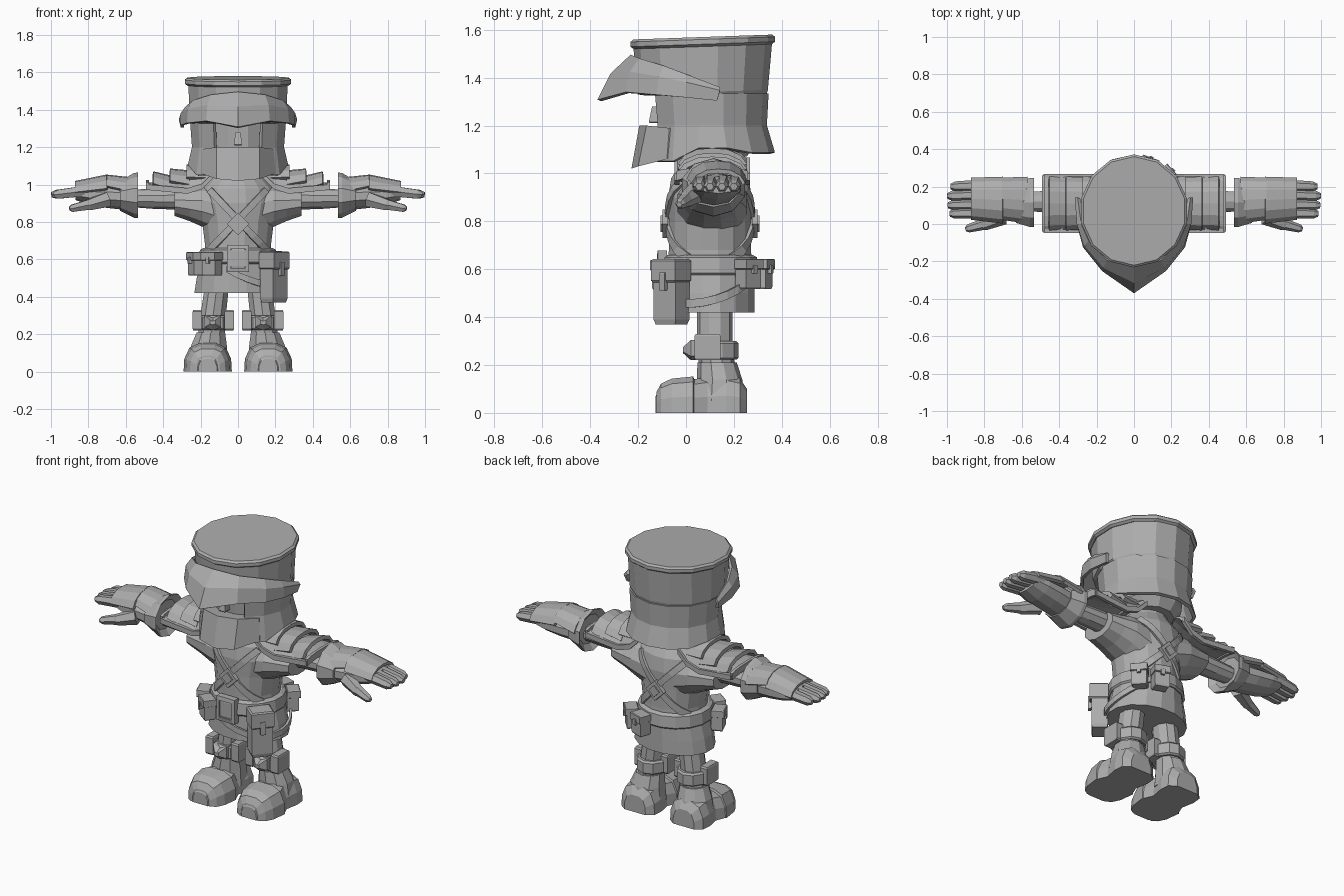
import bpy, bmesh, math
from mathutils import Vector, Matrix

GREY = bpy.data.materials.new("plain_grey")
GREY.diffuse_color = (0.42, 0.42, 0.42, 1)


def mesh(name, verts, faces, thick=0, offset=1):
    me = bpy.data.meshes.new(name)
    me.from_pydata([tuple(v) for v in verts], [], faces)
    bm = bmesh.new()
    bm.from_mesh(me)
    bmesh.ops.recalc_face_normals(bm, faces=bm.faces)
    bm.to_mesh(me)
    bm.free()
    me.materials.append(GREY)
    ob = bpy.data.objects.new(name, me)
    bpy.context.collection.objects.link(ob)
    if thick:
        m = ob.modifiers.new("thickness", 'SOLIDIFY')
        m.thickness, m.offset = thick, offset
    return ob


def loft(name, rings, closed=True, caps=True, thick=0, offset=1):
    n = len(rings[0])
    verts = [v for r in rings for v in r]
    faces = [(i * n + j, i * n + (j + 1) % n, (i + 1) * n + (j + 1) % n, (i + 1) * n + j)
             for i in range(len(rings) - 1) for j in range(n if closed else n - 1)]
    if closed and caps:
        faces += [tuple(range(n)), tuple(range(len(verts) - n, len(verts)))]
    return mesh(name, verts, faces, thick, offset)


def ring(axis, pos, a, b, ra, rb, n=12):
    pts = []
    for i in range(n):
        t = 2 * math.pi * (i + 0.5) / n
        u, v = a + ra * math.cos(t), b + rb * math.sin(t)
        pts.append({'x': (pos, u, v), 'y': (u, pos, v), 'z': (u, v, pos)}[axis])
    return pts


def flip(rings, s):
    return [[(p[0] * s, p[1], p[2]) for p in r] for r in rings]


def box(name, c, size, yaw=0, taper=1.0):
    # bevelled box; taper scales the top
    rot = Matrix.Rotation(yaw, 3, 'Z')
    sx, sy, sz = (k / 2 for k in size)
    rings = []
    for z, k in ((-sz, 0.88), (-sz * 0.85, 1), (sz * 0.85, taper), (sz, 0.88 * taper)):
        rings.append([Vector(c) + rot @ Vector((x * sx * k, y * sy * k, z))
                      for x, y in ((-1, -1), (1, -1), (1, 1), (-1, 1))])
    return loft(name, rings)


def rod(name, p0, p1, r0, r1, flat=1.0, n=6):
    p0, p1 = Vector(p0), Vector(p1)
    q = (p1 - p0).to_track_quat('Z', 'Y')
    def circle(p, r):
        pts = []
        for i in range(n):
            t = 2 * math.pi * i / n
            o = q @ Vector((r * math.cos(t), r * math.sin(t), 0))
            pts.append(p + Vector((o.x, o.y, o.z * flat)))
        return pts
    return loft(name, [circle(p0, r0), circle(p0.lerp(p1, 0.85), r0 * 0.2 + r1 * 0.8), circle(p1, r1 * 0.6)])


# ---------- helmet ----------
def tilt(r):
    return [(x, y, z + 0.035 * (y - 0.07)) for x, y, z in r]

loft("helmet_drum", [ring('z', 1.325, 0, 0.085, 0.25, 0.25, 14)] +
     [tilt(ring('z', z, 0, 0.07, a, b, 14)) for z, a, b in ((1.34, 0.265, 0.272), (1.54, 0.272, 0.29))])
loft("helmet_rim", [tilt(ring('z', z, 0, 0.07, a, a + 0.012, 14)) for z, a in
                    ((1.53, 0.276), (1.54, 0.29), (1.56, 0.29), (1.57, 0.278))])

rows = []
for z, rx, cy, ry, drop in ((1.335, 0.25, 0.09, 0.245, 0), (1.2, 0.24, 0.093, 0.235, 0), (1.09, 0.262, 0.1, 0.262, 1)):
    row = []
    for i in range(13):
        t = math.radians(-60 + 25 * i)
        y = cy + ry * math.sin(t)
        row.append((rx * math.cos(t), y, z + drop * (-0.04 if y < -0.05 else 0.015 if y < 0.2 else -0.005)))
    rows.append(row)
loft("helmet_neck_guard", rows, closed=False, thick=0.02, offset=0)

loft("head", [ring('z', z, 0, 0.09, a, b) for z, a, b in
              ((1.07, 0.15, 0.17), (1.12, 0.2, 0.2), (1.34, 0.21, 0.215))])
box("nose", (0, -0.125, 1.245), (0.045, 0.06, 0.07), taper=0.6)

# visor brim: upper, middle and lower edges from the centre to the side tip
upper = [(0, -0.225, 1.49), (0.14, -0.19, 1.475), (0.235, -0.09, 1.445), (0.275, 0, 1.41), (0.295, 0.14, 1.355)]
lower = [(0, -0.362, 1.305), (0.165, -0.245, 1.338), (0.265, -0.12, 1.328), (0.297, 0, 1.318), (0.297, 0.13, 1.305)]
middle = [((a[0] + b[0]) * 0.52, (a[1] + b[1]) * 0.525, (a[2] + b[2]) / 2 + 0.015) for a, b in zip(upper, lower)]
both = lambda h: [(-x, y, z) for x, y, z in h[:0:-1]] + h
loft("visor", [both(upper), both(middle), both(lower)], closed=False, thick=0.018, offset=0)

# jaw guard
jaw = [((0, -0.228, 1.02), (0, -0.195, 1.2)), ((0.115, -0.2, 1.03), (0.115, -0.165, 1.2)),
       ((0.2, -0.08, 1.06), (0.19, -0.07, 1.19)), ((0.15, 0.05, 1.1), (0.15, 0.05, 1.18))]
loft("jaw_guard", [both([p[k] for p in jaw]) for k in (0, 1)])

# ---------- body ----------
TORSO = [(0.6, 0.185, 0.18), (0.68, 0.18, 0.175), (0.8, 0.195, 0.175), (0.9, 0.225, 0.178),
         (0.98, 0.2, 0.165), (1.05, 0.13, 0.12), (1.1, 0.1, 0.1)]
loft("torso", [ring('z', z, 0, 0.1, a, b, 16) for z, a, b in TORSO])


def chest_y(x, z, side):
    for (z0, a0, b0), (z1, a1, b1) in zip(TORSO, TORSO[1:]):
        if z0 <= z <= z1:
            k = (z - z0) / (z1 - z0)
            a, b = a0 + (a1 - a0) * k, b0 + (b1 - b0) * k
            return 0.1 + side * b * math.sqrt(max(0, 1 - (x / a) ** 2))


# crossed straps with diamond clasp, chest and back
for side, where in ((-1, "front"), (1, "back")):
    for s in (1, -1):
        strip = []
        for w in (-0.017, 0.017):
            strip.append([])
            for i in range(10):
                k = i / 9
                x, z = s * (0.15 - 0.3 * k + w * 0.75), 0.97 - 0.32 * k - w * 0.7
                strip[-1].append((x, chest_y(x, z, side) + side * 0.004, z))
        loft(where + "_cross_strap", strip, closed=False, thick=0.016, offset=0)
    y = chest_y(0, 0.79, side) + side * 0.012
    for r, d in ((0.06, 0.012), (0.035, 0.02)):
        loft(where + "_clasp", [[(r * u, y + side * e, 0.79 + r * v) for u, v in ((1, 0), (0, 1), (-1, 0), (0, -1))]
                                for e in (-0.012, d)])

loft("belt", [ring('z', z, 0, 0.1, a, a - 0.008, 16) for z, a in
              ((0.575, 0.205), (0.585, 0.215), (0.65, 0.208), (0.66, 0.19))])
loft("tunic_skirt", [ring('z', z, 0, 0.105, a, b, 16) for z, a, b in
                     ((0.42, 0.238, 0.185), (0.5, 0.225, 0.185), (0.6, 0.2, 0.185))])
# buckle frame and plate
loft("buckle_frame", [[(a * x, y, 0.605 + b * z) for x, z in ((-1, -1), (1, -1), (1, 1), (-1, 1))]
                      for a, b, y in ((0.04, 0.05, -0.09), (0.04, 0.05, -0.122), (0.06, 0.073, -0.118), (0.06, 0.073, -0.08))],
     caps=False)
box("buckle_plate", (0, -0.1, 0.605), (0.08, 0.03, 0.1))

# hanging strap round the right hip
strap = [[], []]
for i in range(13):
    t = math.radians(-105 + 165 * i / 12)
    k = i / 12
    z = 0.53 - 0.42 * k * (1 - k) + 0.03 * k
    for j in (0, 1):
        strap[j].append((0.238 * math.cos(t), 0.105 + 0.205 * math.sin(t), z + 0.035 * j))
loft("hip_strap", strap, closed=False, thick=0.014, offset=0)


def pouch(name, deg, w, d, h, z, out):
    t = math.radians(deg)
    u = Vector((math.cos(t), math.sin(t), 0))
    c = Vector((0, 0.1, z)) + Vector((u.x * out, u.y * out, 0))
    yaw = t + math.pi / 2
    box(name + "_body", c, (w, d, h), yaw)
    box(name + "_flap", c + Vector((0, 0, h * 0.33)) + u * 0.004, (w * 1.1, d * 1.15, h * 0.36), yaw)
    box(name + "_tab", c + Vector((0, 0, h * 0.16)) + u * d * 0.6, (w * 0.25, 0.018, h * 0.28), yaw)

pouch("front_pouch_a", 203, 0.085, 0.065, 0.125, 0.575, 0.24)
pouch("front_pouch_b", 234, 0.085, 0.065, 0.125, 0.575, 0.235)
pouch("back_pouch_a", 42, 0.085, 0.065, 0.125, 0.58, 0.24)
pouch("back_pouch_b", 70, 0.085, 0.065, 0.125, 0.58, 0.23)
pouch("large_pouch", -40, 0.12, 0.09, 0.27, 0.505, 0.25)

# ---------- limbs ----------
for s, n in ((1, "right"), (-1, "left")):
    def part(name, rings, **k):
        return loft(n + "_" + name, flip(rings, s), **k)

    # sleeve and arm
    part("sleeve", [ring('x', x, 0.11, z, a, b) for x, z, a, b in
                    ((0.08, 0.86, 0.15, 0.15), (0.19, 0.885, 0.15, 0.115), (0.26, 0.892, 0.135, 0.09),
                     (0.34, 0.9, 0.12, 0.07))])
    part("arm", [ring('x', x, 0.12, z, a, b, 10) for x, z, a, b in
                 ((0.3, 0.925, 0.065, 0.06), (0.45, 0.925, 0.06, 0.055), (0.58, 0.925, 0.055, 0.045))])

    # shoulder armour: base with lip, then stepped plates
    def arch(x, top, edge, y0, y1):
        m, h = (y0 + y1) / 2, (y1 - y0) / 2
        return [(x, m + h * k, edge + (top - edge) * f) for k, f in
                ((-1, 0), (-0.82, 0.55), (-0.45, 0.92), (0, 1), (0.45, 0.92), (0.82, 0.55), (1, 0))]
    base = [(0.13, 1.1, 1.05), (0.19, 1.075, 0.99), (0.27, 1.045, 0.965), (0.38, 1.015, 0.975), (0.485, 1.0, 0.985)]
    part("shoulder_base", [arch(x, t, e, -0.035, 0.255) for x, t, e in base], closed=False, thick=0.016, offset=0)
    for side in (-0.038, 0.258):
        part("shoulder_lip", [[(x, side + dy, e + dz) for dy, dz in
                               ((-0.01, -0.014), (0.01, -0.014), (0.01, 0.016), (-0.01, 0.016))] for x, t, e in base])
    part("shoulder_end_lip", [[(x, y, z + d) for x, d in ((0.475, -0.015), (0.492, -0.015), (0.492, 0.025), (0.475, 0.025))]
                              for _, y, z in arch(0, 1.0, 0.985, -0.04, 0.26)])
    for i, (x0, x1, t0, t1) in enumerate(((0.17, 0.275, 1.1, 1.095), (0.26, 0.365, 1.065, 1.075), (0.35, 0.455, 1.035, 1.06))):
        part("shoulder_plate_%d" % (i + 1), [arch(x0, t0, t0 - 0.07, -0.02, 0.24), arch(x1, t1, t1 - 0.06, -0.025, 0.245)],
             closed=False, thick=0.022, offset=0)

    # glove: flared cuff, palm, back plates, fingers
    part("glove_cuff", [ring('x', x, 0.115, z, a, b, 10) for x, z, a, b in
                        ((0.56, 0.942, 0.1, 0.085), (0.535, 0.942, 0.138, 0.122), (0.555, 0.942, 0.138, 0.12),
                         (0.63, 0.94, 0.115, 0.08))])
    part("glove_palm", [ring('x', x, y, z, a, b, 10) for x, y, z, a, b in
                        ((0.61, 0.115, 0.935, 0.105, 0.07), (0.7, 0.125, 0.94, 0.105, 0.065),
                         (0.79, 0.13, 0.945, 0.105, 0.055), (0.87, 0.135, 0.952, 0.09, 0.035))])
    for x0, x1, t0, t1 in ((0.57, 0.71, 1.03, 1.045), (0.7, 0.87, 1.045, 1.01)):
        part("hand_plate", [arch(x0, t0, t0 - 0.07, 0.01, 0.245), arch(x1, t1, t1 - 0.055, 0.03, 0.24)],
             closed=False, thick=0.018, offset=0)
    for y, tip in ((0.205, 0.98), (0.155, 0.998), (0.105, 0.995), (0.06, 0.985)):
        rod(n + "_finger", (s * 0.82, y, 0.965), (s * tip, y - 0.005, 0.945), 0.032, 0.026)
    rod(n + "_thumb", (s * 0.7, 0.04, 0.92), (s * 0.82, -0.01, 0.885), 0.045, 0.03)
    rod(n + "_thumb_tip", (s * 0.8, 0.0, 0.892), (s * 0.9, -0.028, 0.87), 0.031, 0.02)

    # leg
    part("leg", [ring('z', z, x, y, a, b, 10) for z, x, y, a, b in
                 ((0.1, 0.155, 0.13, 0.09, 0.085), (0.2, 0.142, 0.128, 0.075, 0.075), (0.3, 0.133, 0.12, 0.072, 0.075),
                  (0.44, 0.115, 0.12, 0.068, 0.075))])
    # knee strap, side pads and faceted knee cap
    part("knee_strap", [ring('z', z, 0.133, 0.122, a, a + 0.008, 10) for z, a in
                        ((0.222, 0.08), (0.23, 0.09), (0.29, 0.09), (0.3, 0.08))])
    for dx in (-0.085, 0.085):
        box(n + "_knee_pad", (s * (0.132 + dx), 0.09, 0.275), (0.05, 0.11, 0.11))
    part("knee_cap", [[(0.135 + 0.045 * k * u, y, 0.262 + 0.042 * k * v) for u, v in
                       ((-1, -0.6), (0, -1), (1, -0.6), (1, 1), (0, 0.6), (-1, 1))]
                      for k, y in ((1, 0.06), (1, 0.02), (0.3, -0.012))])

    # boot
    def sole(y, w, h, cx=0.162):
        return [(cx + w * u, y, h * v) for u, v in ((-1, 0), (-0.97, 0.45), (-0.75, 0.85), (-0.35, 1),
                                                    (0.35, 1), (0.75, 0.85), (0.97, 0.45), (1, 0))]
    part("boot", [sole(*r) for r in ((-0.095, 0.095, 0.11), (0.03, 0.125, 0.14), (0.09, 0.1, 0.15),
                                     (0.17, 0.115, 0.16), (0.225, 0.11, 0.145), (0.255, 0.07, 0.1))])
    part("toe_cap", [sole(*r) for r in ((-0.124, 0.065, 0.085), (-0.105, 0.095, 0.122), (-0.06, 0.117, 0.143),
                                        (0.03, 0.129, 0.152), (0.035, 0.12, 0.14))])
    part("toe_inset", [sole(*r) for r in ((-0.128, 0.05, 0.068), (-0.112, 0.068, 0.1), (-0.08, 0.06, 0.11))])
    part("boot_shaft", [ring('z', z, x, y, a, b, 10) for z, x, y, a, b in
                        ((0.05, 0.16, 0.14, 0.11, 0.11), (0.14, 0.155, 0.14, 0.1, 0.095), (0.21, 0.145, 0.13, 0.08, 0.082))])
